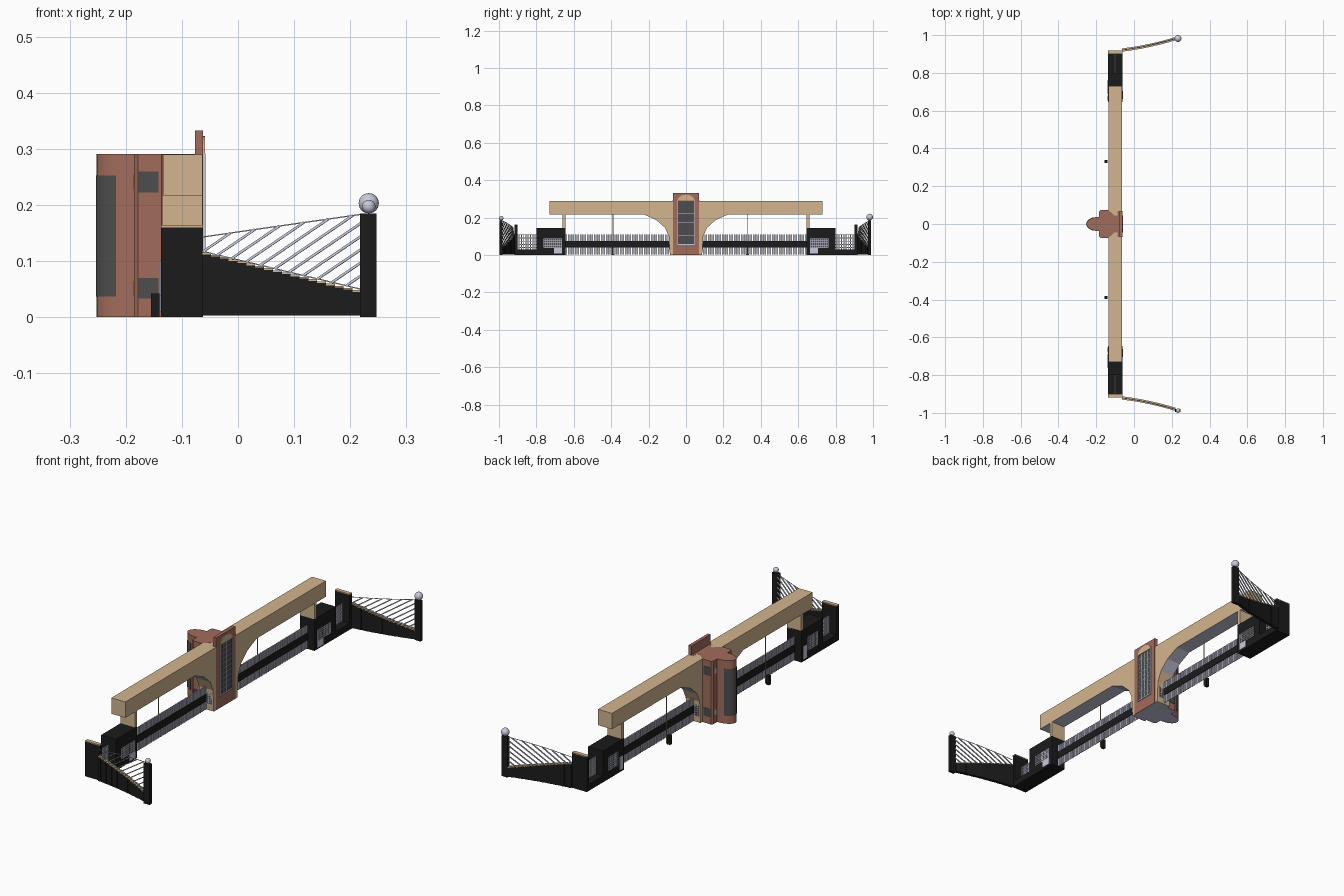
import bpy, bmesh, math
from mathutils import Vector

if "Cube" in bpy.data.objects:
    bpy.data.objects.remove(bpy.data.objects["Cube"])


def mat(name, r, g, b):
    m = bpy.data.materials.new(name)
    m.diffuse_color = (r, g, b, 1)
    m.use_nodes = True
    m.node_tree.nodes["Principled BSDF"].inputs["Base Color"].default_value = m.diffuse_color
    return m


TAN = mat("tan_stone", 0.65, 0.46, 0.275)
BROWN = mat("red_brown", 0.355, 0.15, 0.105)
BLACK = mat("near_black", 0.011, 0.011, 0.011)
GLASS = mat("dark_grey_glass", 0.075, 0.075, 0.075)
PALE = mat("pale_lavender", 0.58, 0.59, 0.72)


def finish(name, bm, *mats):
    bmesh.ops.recalc_face_normals(bm, faces=bm.faces)
    me = bpy.data.meshes.new(name)
    bm.to_mesh(me)
    bm.free()
    for m in mats:
        me.materials.append(m)
    ob = bpy.data.objects.new(name, me)
    bpy.context.collection.objects.link(ob)
    return ob


def boxes(name, m, *ranges):
    """One object of axis-aligned boxes, each (x0, x1, y0, y1, z0, z1)."""
    bm = bmesh.new()
    for x0, x1, y0, y1, z0, z1 in ranges:
        vs = bmesh.ops.create_cube(bm, size=1)["verts"]
        for v in vs:
            v.co = Vector(((x0 + x1) / 2 + v.co.x * (x1 - x0),
                           (y0 + y1) / 2 + v.co.y * (y1 - y0),
                           (z0 + z1) / 2 + v.co.z * (z1 - z0)))
    return finish(name, bm, m)


def prism(name, pts, offset, *mats):
    """Extrude a closed 3D outline; a second material goes on undersides."""
    bm = bmesh.new()
    f = bm.faces.new([bm.verts.new(p) for p in pts])
    r = bmesh.ops.extrude_face_region(bm, geom=[f])
    bmesh.ops.translate(bm, vec=offset,
                        verts=[g for g in r["geom"] if isinstance(g, bmesh.types.BMVert)])
    bmesh.ops.recalc_face_normals(bm, faces=bm.faces)
    if len(mats) > 1:
        for face in bm.faces:
            if face.normal.z < -0.6:
                face.material_index = 1
    return finish(name, bm, *mats)


def struts(name, m, segs, r):
    """Thin square rods between pairs of points."""
    bm = bmesh.new()
    for a, b in segs:
        a, b = Vector(a), Vector(b)
        q = (b - a).to_track_quat('Z', 'Y')
        for v in bmesh.ops.create_cube(bm, size=1)["verts"]:
            v.co = (a + b) / 2 + q @ Vector((v.co.x * 2 * r, v.co.y * 2 * r,
                                             v.co.z * (b - a).length))
    return finish(name, bm, m)


def window(name, axis, pos, out, a0, a1, z0, z1, na, nz):
    """Glass plate with a pale grid, on the plane axis=pos, facing out (+1/-1)."""
    def rng(d, p0, p1, q0, q1):
        lo, hi = sorted((pos - out * 0.001, pos + out * d))
        return (lo, hi, p0, p1, q0, q1) if axis == 'x' else (p0, p1, lo, hi, q0, q1)
    w = 0.0012
    boxes(name + "_glass", GLASS, rng(0.001, a0, a1, z0, z1))
    grid = [rng(0.002, a - w, a + w, z0, z1)
            for a in [a0 + (a1 - a0) * i / na for i in range(na + 1)]]
    grid += [rng(0.002, a0, a1, z - w, z + w)
             for z in [z0 + (z1 - z0) * i / nz for i in range(nz + 1)]]
    boxes(name + "_grid", PALE, *grid)


def span(s, a, b):
    return tuple(sorted((s * a, s * b)))


XB, XF = -0.137, -0.062          # back and front planes of the gate line

# Beam with faceted brackets running down to the tower legs
half = [(0.73, 0.29), (0.73, 0.217), (0.225, 0.217), (0.158, 0.187),
        (0.112, 0.145), (0.092, 0.1), (0.086, 0.0)]
outline = half + [(-y, z) for y, z in reversed(half)]
prism("arched_beam", [(XB + 0.003, y, z) for y, z in outline], (0.071, 0, 0), TAN, PALE)

# Central tower: lobed plan with a rounded nose at the back
plan = [(-0.085, 0.045), (-0.105, 0.045), (-0.12, 0.06), (-0.136, 0.073),
        (-0.178, 0.073), (-0.185, 0.065), (-0.185, 0.037)]
nose = [(-0.19 - 0.062 * math.cos(math.radians(a)), 0.037 * math.sin(math.radians(a)))
        for a in range(90, -91, -10)]
ring = plan + nose + [(x, -y) for x, y in reversed(plan)]
prism("tower_body", [(x, y, 0) for x, y in ring], (0, 0, 0.2905), BROWN, PALE)

# Curved glazing on the nose
arc = [math.radians(a) for a in range(-64, 65, 8)]
pane = [(-0.19 - (0.062 + d) * math.cos(a), (0.037 + d) * math.sin(a), 0.037)
        for d, seq in ((0.0012, arc), (-0.002, arc[::-1])) for a in seq]
prism("nose_glazing", pane, (0, 0, 0.215), GLASS)

# Front slab with tall gridded window and half-round crest
boxes("front_slab", BROWN, (-0.087, -0.062, -0.07, 0.07, 0, 0.2905),
      (-0.077, -0.062, -0.07, 0.07, 0.29, 0.333))
boxes("slab_window_glass", GLASS, (-0.063, -0.0605, -0.042, 0.042, 0.06, 0.29))
rails = [(-0.062, -0.058, y0, y1, 0.055, 0.292) for y0, y1 in ((-0.046, -0.042), (0.042, 0.046))]
rails += [(-0.062, -0.058, -0.045, 0.045, 0.055, 0.059)]
rails += [(-0.062, -0.06, y - 0.0006, y + 0.0006, 0.06, 0.29) for y in (-0.021, 0, 0.021)]
rails += [(-0.062, -0.06, -0.042, 0.042, z - 0.0006, z + 0.0006)
          for z in [0.06 + 0.023 * i for i in range(1, 10)]]
boxes("slab_window_frame", PALE, *rails)
prism("slab_crest", [(-0.063, 0.045 * math.cos(math.radians(a)),
                      0.291 + 0.032 * math.sin(math.radians(a))) for a in range(0, 181, 15)],
      (0.004, 0, 0), TAN)

for s, side in ((-1, "left"), (1, "right")):
    # Tower side windows, slit windows and leg windows
    for z0, z1, lvl in ((0.033, 0.07, "low"), (0.222, 0.26, "high")):
        boxes(f"tower_window_{lvl}_{side}", GLASS,
              (-0.177, -0.142, *span(s, 0.071, 0.0745), z0, z1))
        boxes(f"tower_slit_{lvl}_{side}", PALE,
              (-0.1865, -0.183, *span(s, 0.043, 0.06), z0 + 0.006, z1 - 0.006))
    window(f"leg_window_{side}", 'y', s * 0.0895, s, -0.125, -0.075, 0.03, 0.08, 5, 5)

    # Gate fence: bars and dark band
    n = 44
    bars = []
    for i in range(n):
        y = s * (0.095 + 0.545 * i / (n - 1))
        bars.append((-0.102, -0.098, y - 0.004, y + 0.004, 0.002, 0.11))
    boxes(f"gate_bars_{side}", PALE, *bars)
    boxes(f"gate_band_{side}", BLACK, (-0.104, -0.096, *span(s, 0.087, 0.645), 0.04, 0.075))

    # Slim pole with dark foot behind the gate
    yp = 0.33 if s > 0 else -0.39
    boxes(f"pole_{side}", TAN, (-0.134, -0.13, yp - 0.002, yp + 0.002, 0, 0.22))
    boxes(f"pole_foot_{side}", BLACK, (-0.155, -0.14, yp - 0.008, yp + 0.008, 0, 0.042))

    # Gatehouse block, beam support, windows and door
    boxes(f"gatehouse_{side}", BLACK, (XB, XF, *span(s, 0.645, 0.80), 0, 0.145))
    boxes(f"beam_support_{side}", TAN, (XB + 0.002, XF - 0.001, *span(s, 0.645, 0.661), 0.14, 0.218))
    window(f"gatehouse_front_window_{side}", 'x', XF, 1, *span(s, 0.665, 0.76), 0.04, 0.088, 9, 5)
    window(f"gatehouse_back_window_{side}", 'x', XB, -1, *span(s, 0.69, 0.76), 0.04, 0.1, 7, 6)
    boxes(f"gatehouse_door_{side}", PALE, (XF - 0.001, XF + 0.003, *span(s, 0.663, 0.705), 0.008, 0.04))
    boxes(f"gatehouse_back_door_{side}", PALE, (XB - 0.002, XB + 0.001, *span(s, 0.655, 0.68), 0.01, 0.07))

    # Low wall with fence, then capped end pillar
    boxes(f"low_wall_{side}", BLACK, (XB, XF, *span(s, 0.79, 0.905), 0, 0.03))
    bars = [(-0.102, -0.098, s * y - 0.002, s * y + 0.002, 0.028, 0.11)
            for y in [0.803 + 0.0095 * i for i in range(11)]]
    bars += [(-0.102, -0.098, *span(s, 0.80, 0.90), z - 0.002, z + 0.002)
             for z in (0.04, 0.057, 0.074, 0.091, 0.108)]
    boxes(f"low_wall_fence_{side}", PALE, *bars)
    boxes(f"end_pillar_{side}", BLACK, (XB, XF, *span(s, 0.90, 0.917), 0, 0.16))
    boxes(f"end_pillar_cap_{side}", TAN, (XB, XF, *span(s, 0.90, 0.918), 0.16, 0.164))

    # Curved wing wall stepping down in panels with thin caps
    def wing_y(x):
        u = (x + 0.064) / 0.296
        return s * (0.921 + 0.035 * u + 0.029 * u * u)
    x_at = [-0.064 + 0.284 * i / 18 for i in range(19)]
    for label, m in (("panels", BLACK), ("caps", TAN)):
        bm = bmesh.new()
        for i in range(18):
            xa, xb = x_at[i], x_at[i + 1]
            top = 0.112 - 0.067 * i / 17
            z0, z1 = (0.003, top) if m is BLACK else (top, top + 0.003)
            thick = 0.017 if m is TAN else (0.013 if i % 2 else 0.015)
            for v in bmesh.ops.create_cube(bm, size=1)["verts"]:
                x = xa if v.co.x < 0 else xb
                v.co = Vector((x, wing_y(x) + v.co.y * thick, z0 if v.co.z < 0 else z1))
        finish(f"wing_{label}_{side}", bm, m)

    # Wing railing: sloping top rail and rising diagonals
    def top_z(x):
        return 0.143 + 0.04 * (x + 0.062) / 0.28

    def low_z(x):
        return 0.117 - 0.067 * (x + 0.062) / 0.28
    rails = [((a, wing_y(a), f(a)), (b, wing_y(b), f(b)))
             for f in (top_z, low_z) for a, b in zip(x_at[::3], x_at[3::3])]
    struts(f"wing_rails_{side}", PALE, rails, 0.001)
    segs = []
    for i in range(11):
        x0 = -0.062 + 0.0255 * i
        x1 = min(x0 + (top_z(x0) - low_z(x0)) / (0.68 - 0.143), 0.222)
        z1 = low_z(x0) + 0.68 * (x1 - x0)
        segs.append(((x0, wing_y(x0), low_z(x0)), (x1, wing_y(x1), z1)))
    struts(f"wing_diagonals_{side}", PALE, segs, 0.0021)

    # End post with ball
    r = 0.018 if s > 0 else 0.012
    yb = s * (1 - r)
    boxes(f"wing_post_{side}", BLACK, (0.217, 0.247, yb - 0.008, yb + 0.008, 0, 0.185))
    bm = bmesh.new()
    bmesh.ops.create_uvsphere(bm, u_segments=24, v_segments=14, radius=r)
    bmesh.ops.translate(bm, verts=bm.verts, vec=(0.233, yb, 0.185 + r))
    for f in bm.faces:
        f.smooth = True
    finish(f"post_ball_{side}", bm, PALE)
